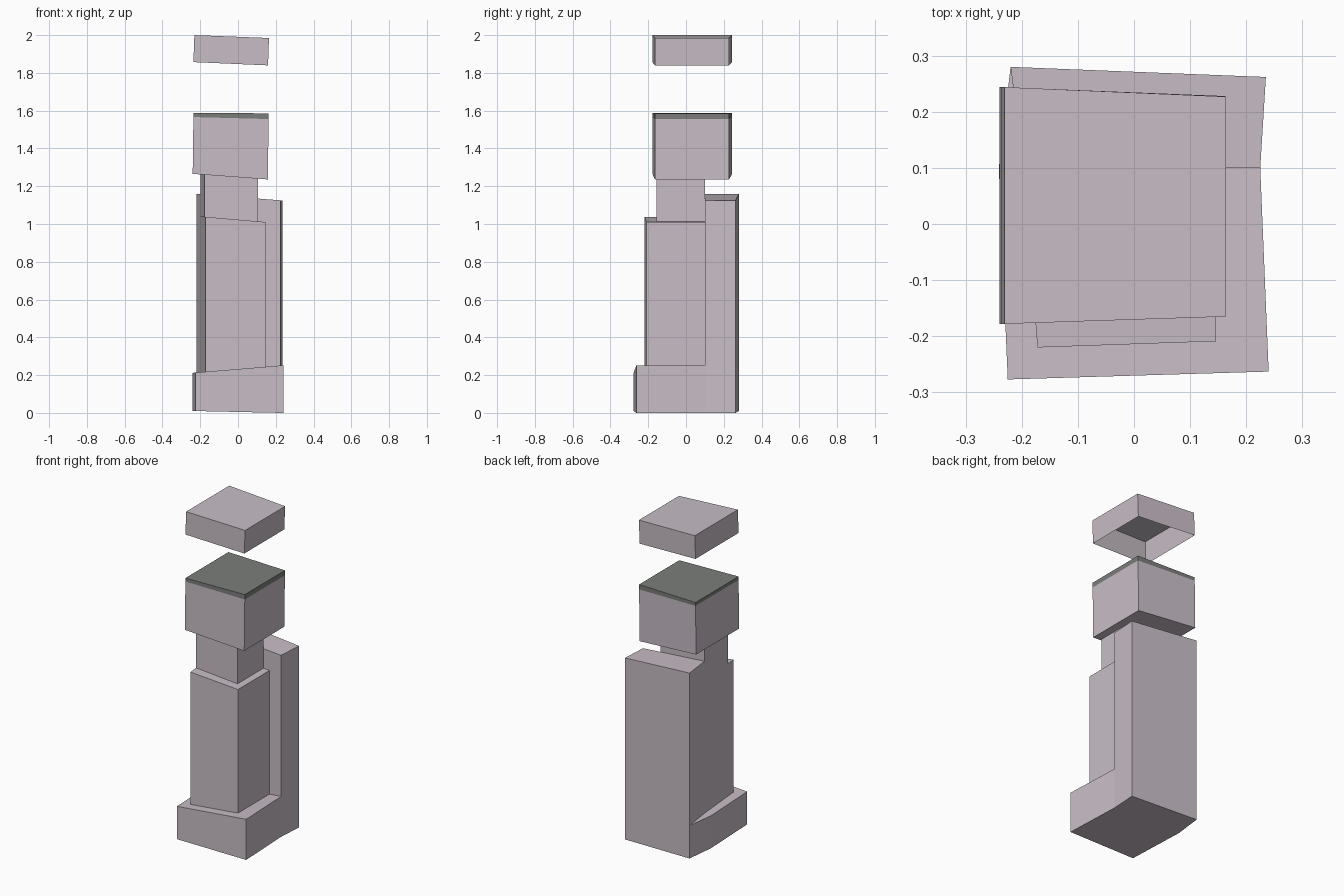
import bpy, bmesh

if "Cube" in bpy.data.objects:
    bpy.data.objects.remove(bpy.data.objects["Cube"])


def material(name, rgb):
    m = bpy.data.materials.new(name)
    m.diffuse_color = (*rgb, 1)
    m.use_nodes = True
    m.node_tree.nodes["Principled BSDF"].inputs["Base Color"].default_value = m.diffuse_color
    return m


LIGHT = material("pale mauve stone", (0.58, 0.515, 0.565))
DARK = material("dark grey", (0.2, 0.208, 0.198))


def slope(left, right):
    """Height that changes evenly from x = -0.23 to x = 0.23."""
    return lambda x: left + (right - left) * (x + 0.23) / 0.46


def prism(name, plan, low, high, mat=LIGHT, lean=0.0, closed=True):
    """Upright block over a counter-clockwise plan with sloping ends."""
    bm = bmesh.new()
    bottom = [bm.verts.new((x - lean, y, low(x))) for x, y in plan]
    top = [bm.verts.new((x, y, high(x))) for x, y in plan]
    n = len(plan)
    for i in range(n):
        j = (i + 1) % n
        bm.faces.new((bottom[i], bottom[j], top[j], top[i]))
    bm.faces.new(top)
    if closed:
        bm.faces.new(bottom[::-1])
    me = bpy.data.meshes.new(name)
    bm.to_mesh(me)
    bm.free()
    me.materials.append(mat)
    ob = bpy.data.objects.new(name, me)
    bpy.context.collection.objects.link(ob)
    return ob


base_top = slope(0.213, 0.251)
inner_top = slope(1.043, 1.003)

# Base block, slightly bent along its sides
prism("base",
      [(-0.225, -0.277), (0.24, -0.263), (0.225, 0.10),
       (0.235, 0.262), (-0.22, 0.28), (-0.241, 0.10)],
      slope(0.01, 0.0), base_top)

# Tall back column
prism("back_column",
      [(-0.197, 0.10), (0.225, 0.10), (0.235, 0.262), (-0.22, 0.28)],
      base_top, slope(1.16, 1.125))

# Front body standing on the base
prism("front_body",
      [(-0.172, -0.22), (0.146, -0.209), (0.146, 0.10), (-0.197, 0.10)],
      base_top, inner_top)

# Neck under the head
prism("neck",
      [(-0.178, -0.157), (0.105, -0.155), (0.105, 0.10), (-0.198, 0.10)],
      inner_top, slope(1.265, 1.235))

# Head with a dark plate on top
head_plan = [(-0.236, -0.178), (0.162, -0.165), (0.162, 0.228), (-0.236, 0.244)]
seam = slope(1.566, 1.554)
prism("head", head_plan, slope(1.265, 1.231), seam, lean=0.004)
prism("head_top_plate", head_plan, seam, slope(1.587, 1.586), DARK)

# Floating lid, open underneath
lid_plan = [(-0.231, -0.178), (0.164, -0.165), (0.164, 0.227), (-0.231, 0.244)]
prism("lid", lid_plan, slope(1.857, 1.837), slope(2.0, 1.982),
      lean=0.005, closed=False)
